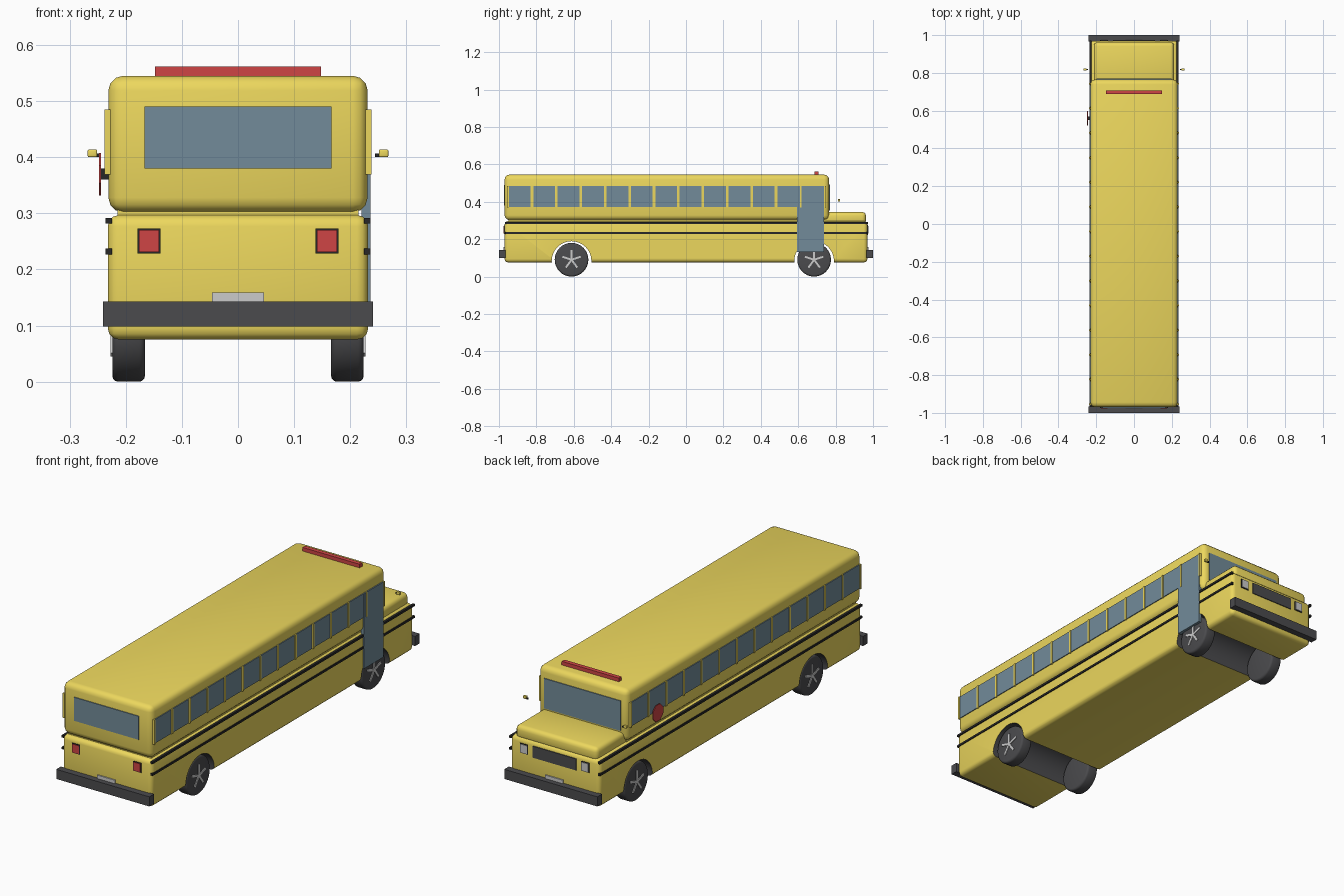
import bpy, bmesh, math
from mathutils import Matrix, Vector

if "Cube" in bpy.data.objects:
    bpy.data.objects.remove(bpy.data.objects["Cube"])


def material(name, *rgb):
    m = bpy.data.materials.new(name)
    m.diffuse_color = (*rgb, 1)
    m.use_nodes = True
    m.node_tree.nodes["Principled BSDF"].inputs["Base Color"].default_value = m.diffuse_color
    return m


YELLOW = material("yellow_paint", 0.84, 0.68, 0.11)
GLASS = material("glass", 0.17, 0.26, 0.32)
RED = material("red", 0.62, 0.06, 0.06)
DARK = material("dark_rubber", 0.07, 0.07, 0.075)
BLACK = material("black_trim", 0.02, 0.02, 0.02)
LIGHT = material("light_grey", 0.65, 0.65, 0.63)


def finish(name, bm, mat, smooth=False):
    me = bpy.data.meshes.new(name)
    bm.to_mesh(me)
    bm.free()
    ob = bpy.data.objects.new(name, me)
    bpy.context.collection.objects.link(ob)
    me.materials.append(mat)
    if smooth:
        shade(ob)
    return ob


def activate(ob):
    bpy.ops.object.select_all(action='DESELECT')
    ob.select_set(True)
    bpy.context.view_layer.objects.active = ob


def shade(ob):
    activate(ob)
    bpy.ops.object.shade_smooth_by_angle(angle=math.radians(35))


def box(name, x, y, z, mat, bevel=0, segments=3):
    """Box from (min, max) ranges, optionally with rounded edges."""
    bm = bmesh.new()
    bmesh.ops.create_cube(bm, size=1)
    for v in bm.verts:
        v.co = Vector([r[0] if c < 0 else r[1] for c, r in zip(v.co, (x, y, z))])
    if bevel:
        bmesh.ops.bevel(bm, geom=bm.edges[:], offset=bevel, segments=segments,
                        profile=0.5, affect='EDGES')
    return finish(name, bm, mat, bool(bevel))


def side_box(name, s, x, y, z, mat, bevel=0):
    return box(name, sorted((s * x[0], s * x[1])), y, z, mat, bevel)


def disc(name, x, y, z, radius, mat, sides=32, bevel=0, turn=0):
    """Cylinder lying along x."""
    bm = bmesh.new()
    m = (Matrix.Translation(((x[0] + x[1]) / 2, y, z))
         @ Matrix.Rotation(math.pi / 2, 4, 'Y') @ Matrix.Rotation(turn, 4, 'Z'))
    bmesh.ops.create_cone(bm, cap_ends=True, segments=sides, radius1=radius,
                          radius2=radius, depth=abs(x[1] - x[0]), matrix=m)
    if bevel:
        rims = [e for e in bm.edges if abs(e.verts[0].co.x - e.verts[1].co.x) < 1e-5]
        bmesh.ops.bevel(bm, geom=rims, offset=bevel, segments=3,
                        profile=0.5, affect='EDGES')
    return finish(name, bm, mat, sides > 8)


AXLES = {"rear": -0.612, "front": 0.685}
ARCH_R, ARCH_Z = 0.106, 0.083

# Body: lower shell, recessed waist, passenger cabin, hood
lower = box("lower_body", (-.232, .232), (-.97, .97), (.075, .297), YELLOW, .02)
box("waist", (-.215, .215), (-.95, .75), (.28, .32), YELLOW)
box("cabin", (-.231, .231), (-.97, .765), (.302, .545), YELLOW, .026)
box("hood", (-.213, .213), (.72, .962), (.28, .345), YELLOW, .02)

# Wheel arches cut across the lower shell, with dark liners
for end, y in AXLES.items():
    cutter = disc(end + "_arch_cutter", (-.3, .3), y, ARCH_Z, ARCH_R, DARK, 48)
    cutter.hide_render = True
    mod = lower.modifiers.new("arch", 'BOOLEAN')
    mod.operation, mod.object = 'DIFFERENCE', cutter
    activate(lower)
    bpy.ops.object.modifier_apply(modifier="arch")
    bpy.data.objects.remove(cutter)
if len(lower.data.materials) < 2:
    lower.data.materials.append(DARK)
for p in lower.data.polygons:
    pts = [lower.data.vertices[i].co for i in p.vertices]
    p.material_index = int(any(
        all(abs(math.hypot(c.y - y, c.z - ARCH_Z) - ARCH_R) < .001 for c in pts)
        for y in AXLES.values()))
shade(lower)

for s, side in ((-1, "left"), (1, "right")):
    # Side windows with raised posts
    for i in range(13):
        y = -.947 + .1305 * i
        side_box(f"{side}_window_{i + 1}", s, (.225, .235), (y, y + .1165), (.372, .484), GLASS)
    for i in range(14):
        y = -.957 + .1305 * i
        side_box(f"{side}_window_post_{i + 1}", s, (.225, .238), (y, y + .008), (.369, .485), YELLOW)
    # Rub rails
    for z, rail in ((.232, "lower"), (.287, "upper")):
        side_box(f"{side}_{rail}_rail", s, (.225, .236), (-.968, .972), (z - .005, z + .005), BLACK)
    # Mirrors
    side_box(side + "_mirror", s, (.251, .268), (.812, .824), (.400, .414), YELLOW, .003)
    side_box(side + "_mirror_stalk", s, (.244, .252), (.815, .821), (.400, .407), BLACK)
    # Lamps
    side_box(side + "_tail_lamp_frame", s, (.138, .179), (-.973, -.96), (.228, .273), BLACK)
    side_box(side + "_tail_lamp", s, (.141, .176), (-.976, -.96), (.231, .270), RED)
    side_box(side + "_headlight_frame", s, (.138, .179), (.96, .973), (.228, .273), BLACK)
    side_box(side + "_headlight", s, (.141, .176), (.96, .976), (.231, .270), LIGHT)
    # Wheels with five spokes
    for end, y in AXLES.items():
        w = f"{end}_{side}"
        disc(w + "_wheel", sorted((s * .166, s * .224)), y, .09, .09, DARK, 32, .01)
        bm = bmesh.new()
        for k in range(5):
            m = (Matrix.Translation((s * .2245, y, .09))
                 @ Matrix.Rotation(k * math.tau / 5, 4, 'X')
                 @ Matrix.Translation((0, 0, .026))
                 @ Matrix.Diagonal((.005, .010, .052, 1)))
            bmesh.ops.create_cube(bm, size=1, matrix=m)
        finish(w + "_spokes", bm, LIGHT)

# Passenger door on the right side
box("door", (.22, .2365), (.594, .739), (.132, .484), GLASS)

# Stop sign on the left side
disc("stop_sign", (-.248, -.244), .56, .37, .041, RED, 8, turn=math.pi / 8)
box("stop_sign_arm", (-.245, -.228), (.55, .57), (.36, .38), BLACK)

# Windscreen, rear window, grille
box("windscreen", (-.198, .198), (.755, .769), (.352, .492), GLASS)
box("rear_window", (-.167, .167), (-.974, -.96), (.380, .490), GLASS)
box("grille", (-.112, .112), (.955, .974), (.222, .276), DARK)

# Bumpers and plates at both ends
for s, end in ((-1, "rear"), (1, "front")):
    box(end + "_bumper", (-.241, .241), sorted((s * .966, s)), (.098, .143), DARK)
    box(end + "_plate", (-.046, .046), sorted((s * .96, s * .976)), (.135, .159), LIGHT)

# Roof light bar
box("roof_light_bar", (-.148, .148), (.688, .708), (.54, .562), RED)
